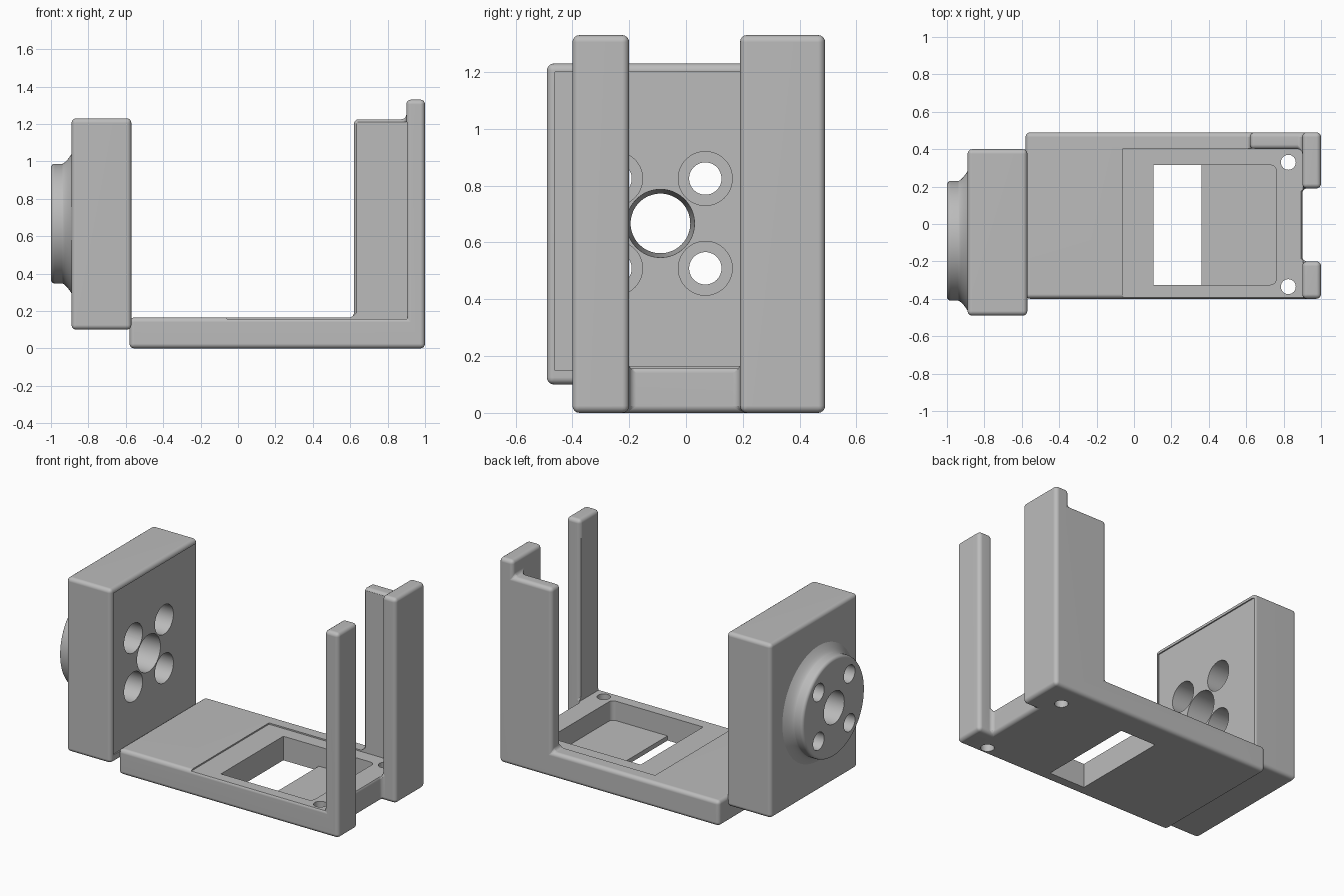
import bpy, bmesh, math
from mathutils import Matrix, Vector

if "Cube" in bpy.data.objects:
    bpy.data.objects.remove(bpy.data.objects["Cube"], do_unlink=True)

grey = bpy.data.materials.new("plain grey")
grey.use_nodes = True
tone = (0.5, 0.5, 0.5, 1)
grey.diffuse_color = tone
grey.node_tree.nodes["Principled BSDF"].inputs["Base Color"].default_value = tone


def make_object(name, bm):
    bmesh.ops.recalc_face_normals(bm, faces=bm.faces)
    mesh = bpy.data.meshes.new(name)
    bm.to_mesh(mesh)
    bm.free()
    mesh.materials.append(grey)
    obj = bpy.data.objects.new(name, mesh)
    bpy.context.collection.objects.link(obj)
    return obj


def box(name, low, high, corner=0):
    bm = bmesh.new()
    low, high = Vector(low), Vector(high)
    bmesh.ops.create_cube(bm, size=1, matrix=Matrix.Translation((low + high) / 2)
                          @ Matrix.Diagonal((*(high - low), 1)))
    if corner:
        upright = [e for e in bm.edges
                   if abs(e.verts[0].co.z - e.verts[1].co.z) > 0.01]
        bmesh.ops.bevel(bm, geom=upright, offset=corner, segments=4,
                        profile=0.5, affect='EDGES')
    return make_object(name, bm)


def lathe(name, profile, centre, axis, steps=64):
    """Closed solid of revolution from (position, radius) pairs along an axis."""
    bm = bmesh.new()
    turn = Vector((0, 0, 1)).rotation_difference(Vector(axis)).to_matrix()
    rings = []
    for pos, rad in profile:
        rings.append([bm.verts.new(Vector(centre) + turn @ Vector(
            (rad * math.cos(2 * math.pi * i / steps),
             rad * math.sin(2 * math.pi * i / steps), pos))) for i in range(steps)])
    for a, b in zip(rings, rings[1:]):
        for i in range(steps):
            j = (i + 1) % steps
            bm.faces.new((a[i], a[j], b[j], b[i]))
    bm.faces.new(rings[0])
    bm.faces.new(rings[-1])
    return make_object(name, bm)


def activate(obj):
    bpy.ops.object.select_all(action='DESELECT')
    obj.select_set(True)
    bpy.context.view_layer.objects.active = obj


def round_edges(obj, width):
    activate(obj)
    mod = obj.modifiers.new("rounding", 'BEVEL')
    mod.width, mod.segments, mod.limit_method = width, 4, 'ANGLE'
    bpy.ops.object.modifier_apply(modifier=mod.name)


def combine(obj, tool, operation='DIFFERENCE'):
    activate(obj)
    mod = obj.modifiers.new("cut", 'BOOLEAN')
    mod.operation, mod.object, mod.solver = operation, tool, 'EXACT'
    bpy.ops.object.modifier_apply(modifier=mod.name)
    bpy.data.objects.remove(tool, do_unlink=True)


def finish(obj):
    activate(obj)
    bpy.ops.object.shade_smooth_by_angle(angle=math.radians(30))
    mod = obj.modifiers.new("flat face normals", 'WEIGHTED_NORMAL')
    mod.keep_sharp = True


# Frame: floor, two posts and a back wall, as filled cells of one grid
xs = [-0.58, 0.62, 0.90, 1.0]
ys = [-0.40, -0.20, 0.19, 0.40, 0.49]
zs = [0, 0.165, 1.225, 1.33]


def filled(i, j, k):
    if not (0 <= i < 3 and 0 <= j < 4 and 0 <= k < 3):
        return False
    if i == 2:
        return j != 1
    return k == 0 or (k == 1 and i == 1 and j == 3)


bm = bmesh.new()
for i in range(3):
    for j in range(4):
        for k in range(3):
            if not filled(i, j, k):
                continue
            for axis in range(3):
                for side in (0, 1):
                    step = [0, 0, 0]
                    step[axis] = 2 * side - 1
                    if filled(i + step[0], j + step[1], k + step[2]):
                        continue
                    quad = []
                    for u, v in ((0, 0), (1, 0), (1, 1), (0, 1)):
                        c = [u, v]
                        c.insert(axis, side)
                        quad.append(bm.verts.new((xs[i + c[0]], ys[j + c[1]],
                                                  zs[k + c[2]])))
                    bm.faces.new(quad)
bmesh.ops.remove_doubles(bm, verts=bm.verts, dist=0.0001)
bmesh.ops.recalc_face_normals(bm, faces=bm.faces)
bmesh.ops.dissolve_limit(bm, angle_limit=0.02, verts=bm.verts, edges=bm.edges)
frame = make_object("frame", bm)
round_edges(frame, 0.025)

# Shallow seat, tray, window and screw holes in the floor
combine(frame, box("seat_cutter", (-0.06, -0.6, 0.156), (0.903, 0.403, 1.21)))
combine(frame, box("tray_cutter", (0.105, -0.325, 0.03), (0.76, 0.315, 0.5), 0.03))
combine(frame, box("window_cutter", (0.105, -0.325, -0.2), (0.36, 0.315, 0.4)))
for y in (-0.335, 0.33):
    combine(frame, lathe("screw_cutter", [(-0.2, 0.04), (0.4, 0.04)],
                         (0.825, y, 0), (0, 0, 1), 32))
finish(frame)

# Upright block with a round boss on its outer side
hub_y, hub_z = -0.09, 0.667
block = box("bearing_block", (-0.89, -0.49, 0.10), (-0.57, 0.40, 1.23))
round_edges(block, 0.025)
flare = [(0.885 + 0.055 * math.sin(t), 0.32 + 0.06 * (1 - math.sin(t)) ** 1.5)
         for t in [math.pi / 2 * n / 6 for n in range(7)]]
rim = [(0.98 + 0.02 * math.sin(t), 0.30 + 0.02 * math.cos(t))
       for t in [math.pi / 2 * n / 4 for n in range(5)]]
hub = (0, hub_y, hub_z)
combine(block, lathe("boss", [(0.8, 0.38)] + flare + rim, hub, (-1, 0, 0), 96), 'UNION')

# Recessed inner panel, centre bore and four counterbored holes
combine(block, box("panel_cutter", (-0.578, -0.462, 0.15), (-0.4, 0.6, 1.2)))
combine(block, lathe("bore_cutter", [(0.5, 0.122), (0.578, 0.12), (1.0, 0.105), (1.1, 0.105)],
                     hub, (-1, 0, 0)))
for dy in (-0.158, 0.158):
    for dz in (-0.158, 0.158):
        spot = (0, hub_y + dy, hub_z + dz)
        combine(block, lathe("bolt_cutter",
                             [(0.4, 0.095), (0.85, 0.095), (0.85, 0.057), (1.1, 0.057)],
                             spot, (-1, 0, 0), 48))
finish(block)
